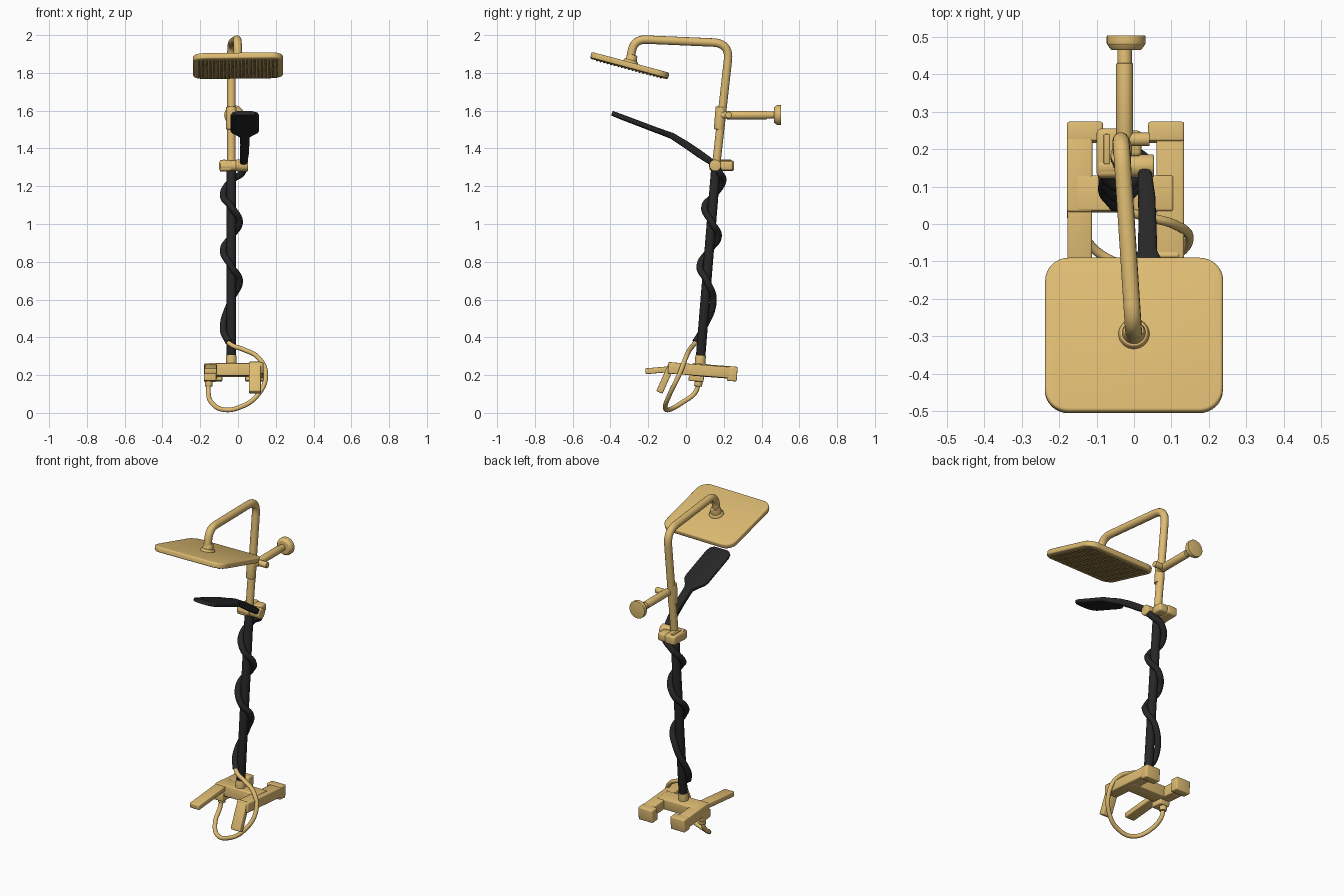
import bpy, bmesh, math
from mathutils import Vector, Matrix, Euler

if "Cube" in bpy.data.objects:
    bpy.data.objects.remove(bpy.data.objects["Cube"])


def material(name, rgb):
    m = bpy.data.materials.new(name)
    m.diffuse_color = (*rgb, 1)
    m.use_nodes = True
    m.node_tree.nodes["Principled BSDF"].inputs["Base Color"].default_value = m.diffuse_color
    return m


GOLD = material("brushed_gold", (0.73, 0.50, 0.17))
BLACK = material("black", (0.02, 0.02, 0.02))
NOZZLE = material("dark_gold", (0.33, 0.22, 0.06))


def finish(ob, mat, bevel=0, angle=35):
    ob.data.materials.append(mat)
    bpy.ops.object.select_all(action='DESELECT')
    ob.select_set(True)
    bpy.context.view_layer.objects.active = ob
    if bevel:
        b = ob.modifiers.new("edge", 'BEVEL')
        b.width, b.segments, b.limit_method = bevel, 3, 'ANGLE'
        bpy.ops.object.modifier_apply(modifier="edge")
    bpy.ops.object.shade_smooth_by_angle(angle=math.radians(angle))
    return ob


def mesh_object(name, bm, mat, bevel=0):
    bmesh.ops.recalc_face_normals(bm, faces=bm.faces)
    me = bpy.data.meshes.new(name)
    bm.to_mesh(me)
    bm.free()
    ob = bpy.data.objects.new(name, me)
    bpy.context.collection.objects.link(ob)
    return finish(ob, mat, bevel)


def box(name, centre, size, tilt=0, mat=GOLD, bevel=0.006):
    bm = bmesh.new()
    bmesh.ops.create_cube(bm, size=1)
    M = Matrix.Translation(centre) @ Matrix.Rotation(math.radians(tilt), 4, 'X') @ Matrix.Diagonal((*size, 1))
    bmesh.ops.transform(bm, matrix=M, verts=bm.verts)
    return mesh_object(name, bm, mat, bevel)


def rod(name, a, b, r, r2=None, mat=GOLD, bevel=0.003):
    a, b = Vector(a), Vector(b)
    bm = bmesh.new()
    bmesh.ops.create_cone(bm, cap_ends=True, segments=32, radius1=r,
                          radius2=r if r2 is None else r2, depth=(b - a).length)
    M = Matrix.Translation((a + b) / 2) @ (b - a).to_track_quat('Z', 'Y').to_matrix().to_4x4()
    bmesh.ops.transform(bm, matrix=M, verts=bm.verts)
    return mesh_object(name, bm, mat, bevel)


def tube(name, pts, r, mat, smooth=True):
    cu = bpy.data.curves.new(name, 'CURVE')
    cu.dimensions, cu.bevel_depth, cu.bevel_resolution = '3D', r, 5
    cu.use_fill_caps, cu.resolution_u = True, 10
    sp = cu.splines.new('BEZIER' if smooth else 'POLY')
    if smooth:
        sp.bezier_points.add(len(pts) - 1)
        for bp, p in zip(sp.bezier_points, pts):
            bp.co = p
            bp.handle_left_type = bp.handle_right_type = 'AUTO'
    else:
        sp.points.add(len(pts) - 1)
        for q, p in zip(sp.points, pts):
            q.co = (*p, 1)
    ob = bpy.data.objects.new(name, cu)
    bpy.context.collection.objects.link(ob)
    bpy.ops.object.select_all(action='DESELECT')
    ob.select_set(True)
    bpy.context.view_layer.objects.active = ob
    bpy.ops.object.convert(target='MESH')
    ob = bpy.context.view_layer.objects.active
    ob.data.materials.clear()
    return finish(ob, mat, 0, 50)


def fillet(pts, radii, n=10):
    pts = [Vector(p) for p in pts]
    out = [pts[0]]
    for a, c, b, r in zip(pts, pts[1:], pts[2:], radii):
        p, q = c + (a - c).normalized() * r, c + (b - c).normalized() * r
        for i in range(n + 1):
            t = i / n
            out.append(p * (1 - t) ** 2 + c * 2 * t * (1 - t) + q * t * t)
    return out + [pts[-1]]


# Leaning riser pole: centre position at height z
PX = -0.035


def pole(z, dx=0, dy=0):
    return Vector((PX + dx, 0.075 + (z - 0.27) * 0.081 + dy, z))


rod("riser_pole", pole(0.29), pole(1.31), 0.025, mat=BLACK)
rod("riser_base_collar", pole(0.23), pole(0.305), 0.028)
arm = fillet([pole(1.30), (PX, 0.232, 1.957), (-0.002, -0.275, 1.979), (0, -0.298, 1.855)], [0.09, 0.065])
tube("overhead_arm", arm, 0.0225, GOLD, smooth=False)
rod("arm_sleeve", pole(1.50), pole(1.62), 0.0275)

# Overhead rain head: rounded slab with nozzle field underneath
HEAD = Matrix.Translation((0, -0.298, 1.838)) @ Euler((math.radians(-15), math.radians(-0.7), 0)).to_matrix().to_4x4()
bm = bmesh.new()
ring = []
for k, (sx, sy) in enumerate([(1, 1), (-1, 1), (-1, -1), (1, -1)]):
    for i in range(9):
        a = math.pi / 2 * (k + i / 8)
        ring.append(bm.verts.new((sx * 0.175 + 0.063 * math.cos(a), sy * 0.15 + 0.063 * math.sin(a), -0.016)))
f = bm.faces.new(ring)
top = bmesh.ops.extrude_face_region(bm, geom=[f])
bmesh.ops.translate(bm, vec=(0, 0, 0.032), verts=[v for v in top['geom'] if isinstance(v, bmesh.types.BMVert)])
bmesh.ops.transform(bm, matrix=HEAD, verts=bm.verts)
mesh_object("rain_head", bm, GOLD, 0.008)
bm = bmesh.new()
for i in range(22):
    for j in range(19):
        x, y = (i - 10.5) * 0.0195, (j - 9) * 0.0195
        bmesh.ops.create_cone(bm, cap_ends=True, segments=8, radius1=0.004, radius2=0.0055, depth=0.006,
                              matrix=HEAD @ Matrix.Translation((x, y, -0.0175)))
mesh_object("rain_head_nozzles", bm, NOZZLE)
rod("rain_head_collar", HEAD @ Vector((0, 0, 0.012)), HEAD @ Vector((0, 0, 0.03)), 0.043, 0.036)
rod("rain_head_joint", HEAD @ Vector((0, 0, 0.025)), HEAD @ Vector((0, 0, 0.06)), 0.032, 0.026)

# Wall bracket
wx, wz = -0.025, 1.577
rod("wall_rod", (wx, 0.18, wz), (wx, 0.47, wz), 0.019)
rod("wall_rod_sleeve", (wx, 0.215, wz), (wx, 0.43, wz), 0.0225)
rod("wall_flange_taper", (wx + 0.004, 0.465, wz), (wx + 0.004, 0.482, wz), 0.04, 0.052)
rod("wall_flange", (wx + 0.004, 0.48, wz), (wx + 0.004, 0.504, wz), 0.052)
rod("wall_bracket_knob", (wx, 0.226, wz), (0.042, 0.226, wz), 0.018)

# Slider and hand shower holder
box("slider_block", (-0.065, 0.19, 1.308), (0.07, 0.13, 0.055), bevel=0.012)
box("slider_bridge", (-0.01, 0.215, 1.308), (0.06, 0.07, 0.05), bevel=0.012)
rod("holder_barrel", (-0.095, 0.152, 1.308), (-0.01, 0.152, 1.308), 0.03)
rod("holder_cup", (-0.012, 0.155, 1.31), (0.054, 0.155, 1.31), 0.031, bevel=0.006)
box("slider_button", (-0.073, 0.2, 1.337), (0.016, 0.08, 0.008), bevel=0.003)

# Hand shower: loft of rounded sections (x, y, z, half width, half thickness)
stations = [(0.028, 0.155, 1.315, .014, .014), (0.030, 0.12, 1.338, .020, .018), (0.034, 0.07, 1.372, .023, .020),
            (0.036, 0, 1.42, .024, .019), (0.036, -0.075, 1.467, .026, .017), (0.036, -0.10, 1.476, .040, .016),
            (0.036, -0.135, 1.489, .070, .015), (0.036, -0.16, 1.498, .076, .015), (0.036, -0.355, 1.572, .076, .014),
            (0.036, -0.38, 1.582, .069, .013), (0.036, -0.392, 1.587, .054, .012)]
bm = bmesh.new()
loops = []
for k, (x, y, z, w, t) in enumerate(stations):
    p, q = stations[max(k - 1, 0)], stations[min(k + 1, len(stations) - 1)]
    n = Vector((0, p[2] - q[2], q[1] - p[1])).normalized()
    loop = []
    for i in range(32):
        c, s = math.cos(math.tau * i / 32), math.sin(math.tau * i / 32)
        u, v = (math.copysign(abs(g) ** 0.5, g) for g in (c, s))
        loop.append(bm.verts.new(Vector((x + w * u, y, z)) + n * t * v))
    loops.append(loop)
for a, b in zip(loops, loops[1:]):
    for i in range(32):
        bm.faces.new((a[i], a[i - 1], b[i - 1], b[i]))
bm.faces.new(loops[0])
bm.faces.new(loops[-1])
mesh_object("hand_shower", bm, BLACK)

# Black hose wound round the pole, quarter turns: back, left, front, right
R = 0.043
turns = [(0, R), (-R, 0), (0, -R), (R, 0)]
heights = [1.23, 1.15, 1.09, 1.01, 0.935, 0.86, 0.775, 0.70, 0.60, 0.44]
wound = [(0.028, 0.15, 1.32), (0.024, 0.175, 1.275)]
wound += [pole(z, *turns[i % 4]) for i, z in enumerate(heights)]
wound.append((-0.05, 0.05, 0.375))
tube("wound_hose", wound, 0.018, BLACK)

# Gold hose looping down to the mixer outlet
tube("loop_hose", [(-0.06, 0.06, 0.385), (-0.035, 0.04, 0.36), (0.03, 0.02, 0.335), (0.105, 0.0, 0.295),
                   (0.147, -0.035, 0.205), (0.10, -0.09, 0.09), (0.01, -0.11, 0.03), (-0.075, -0.09, 0.017),
                   (-0.14, -0.02, 0.055), (-0.157, 0.05, 0.11), (-0.155, 0.067, 0.165)], 0.0125, GOLD)
rod("hose_nut", (-0.155, 0.064, 0.14), (-0.155, 0.07, 0.2), 0.021)

# Mixer body: cross bar, two arms, wall boxes
T = -4.5
box("mixer_bar", (-0.025, 0.08, 0.227), (0.26, 0.095, 0.066), T)
box("left_arm", (-0.145, 0.13, 0.222), (0.068, 0.20, 0.066), T)
box("right_arm", (0.097, 0.07, 0.226), (0.074, 0.33, 0.06), T)
for name, x in (("left_wall_box", -0.131), ("right_wall_box", 0.086)):
    box(name, (x, 0.245, 0.207), (0.096, 0.052, 0.078), T)

# Spout and hanging lever
box("left_spout", (-0.145, -0.08, 0.232), (0.066, 0.27, 0.031), 5)
box("outlet_block", (-0.147, 0.055, 0.192), (0.065, 0.08, 0.05), T)
box("right_lever", (0.089, -0.106, 0.187), (0.064, 0.036, 0.172), -24)
